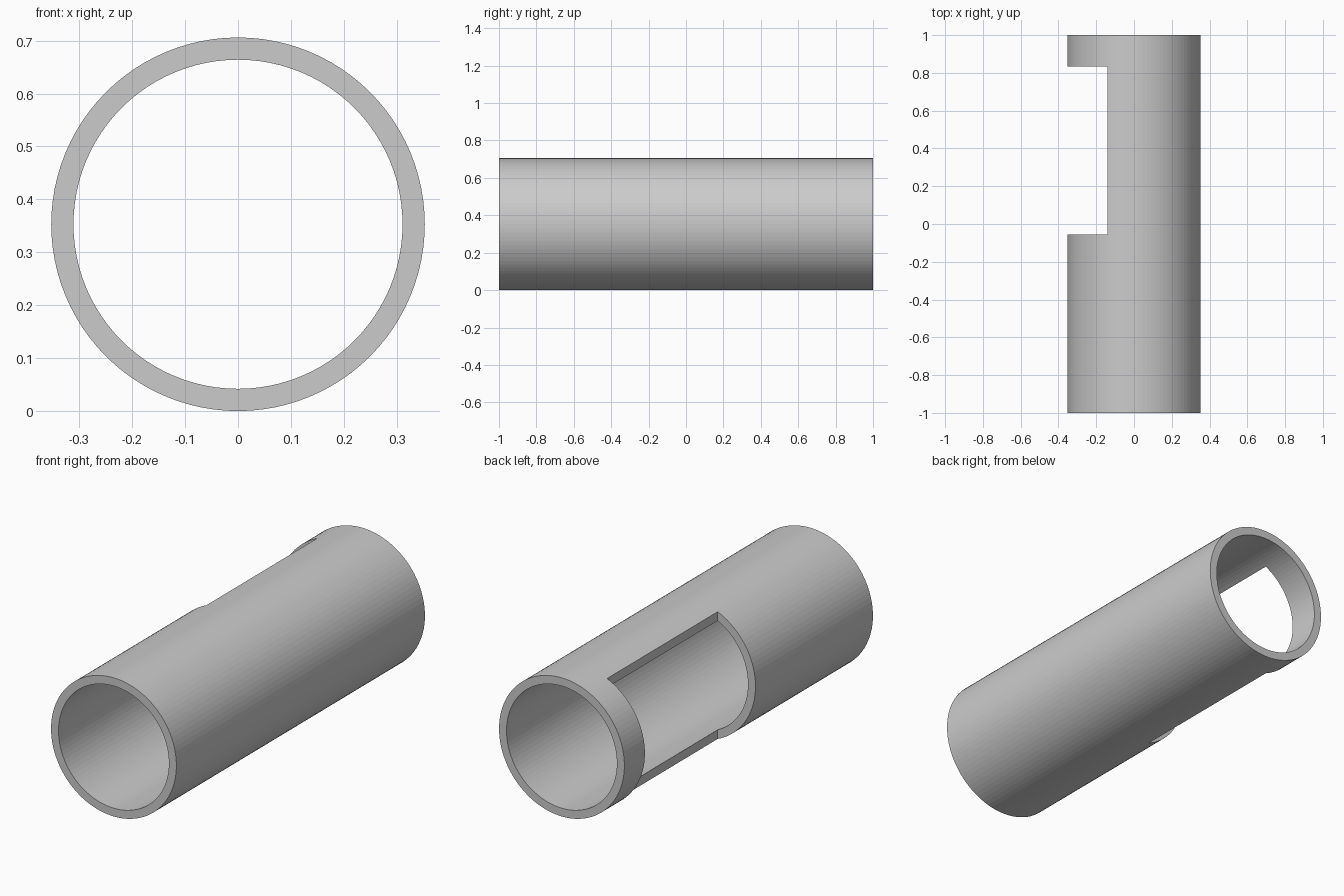
import bpy, bmesh, math

if "Cube" in bpy.data.objects:
    bpy.data.objects.remove(bpy.data.objects["Cube"])

R_OUT, R_IN, HALF, SIDES = 0.353, 0.311, 1.0, 96

grey = bpy.data.materials.new("plain grey")
grey.diffuse_color = (0.6, 0.6, 0.6, 1)
grey.use_nodes = True
grey.node_tree.nodes["Principled BSDF"].inputs["Base Color"].default_value = grey.diffuse_color


def add_object(name, bm):
    bmesh.ops.recalc_face_normals(bm, faces=bm.faces)
    mesh = bpy.data.meshes.new(name)
    bm.to_mesh(mesh)
    bm.free()
    mesh.materials.append(grey)
    ob = bpy.data.objects.new(name, mesh)
    bpy.context.collection.objects.link(ob)
    return ob


# Hollow tube along y: a rectangular wall section swept round the axis
bm = bmesh.new()
section = [(R_OUT, -HALF), (R_OUT, HALF), (R_IN, HALF), (R_IN, -HALF)]
rings = []
for i in range(SIDES):
    a = 2 * math.pi * i / SIDES
    rings.append([bm.verts.new((r * math.cos(a), y, R_OUT + r * math.sin(a)))
                  for r, y in section])
for i in range(SIDES):
    p, q = rings[i], rings[(i + 1) % SIDES]
    for j in range(4):
        k = (j + 1) % 4
        bm.faces.new((p[j], p[k], q[k], q[j]))
tube = add_object("tube", bm)

# Rectangular window cut through the left side
x0, x1, y0, y1 = -0.6, -0.14, -0.055, 0.835
bm = bmesh.new()
bmesh.ops.create_cube(bm, size=1)
for v in bm.verts:
    v.co = (x1 if v.co.x > 0 else x0, y1 if v.co.y > 0 else y0,
            R_OUT + v.co.z)
cutter = add_object("window_cutter", bm)
cutter.hide_render = True
cutter.hide_set(True)

cut = tube.modifiers.new("window", 'BOOLEAN')
cut.operation = 'DIFFERENCE'
cut.solver = 'EXACT'
cut.object = cutter
